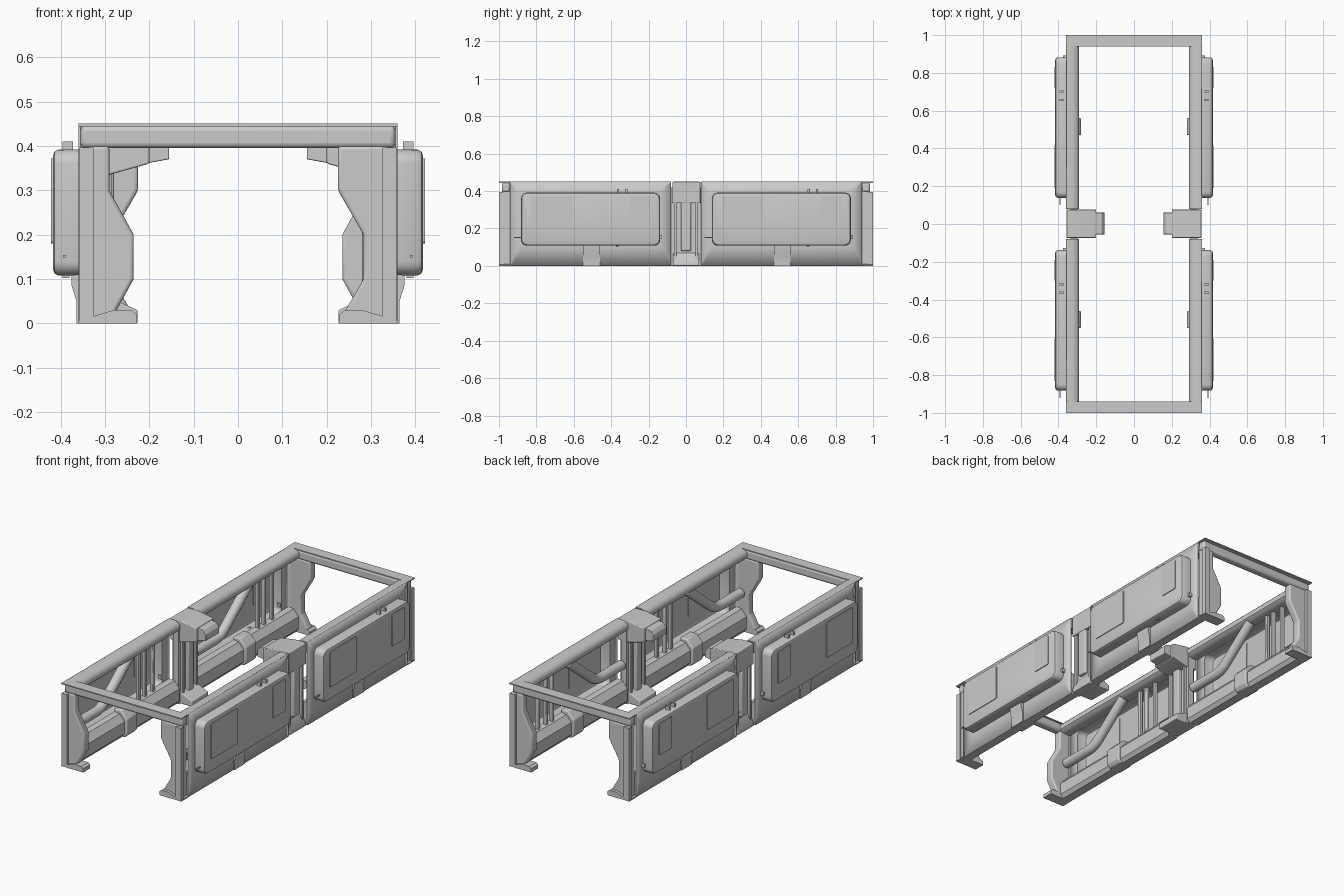
import bpy, bmesh, math
from mathutils import Vector

cube = bpy.data.objects.get("Cube")
if cube:
    bpy.data.objects.remove(cube, do_unlink=True)

grey = bpy.data.materials.new("light_grey")
grey.use_nodes = True
grey.diffuse_color = (0.6, 0.6, 0.6, 1)
grey.node_tree.nodes["Principled BSDF"].inputs["Base Color"].default_value = (0.6, 0.6, 0.6, 1)


def finish(name, bm, bevel=0, thick=0):
    """Turn a bmesh into a shaded object."""
    bmesh.ops.recalc_face_normals(bm, faces=bm.faces)
    mesh = bpy.data.meshes.new(name)
    bm.to_mesh(mesh)
    bm.free()
    mesh.materials.append(grey)
    ob = bpy.data.objects.new(name, mesh)
    bpy.context.collection.objects.link(ob)
    if thick:
        m = ob.modifiers.new("thickness", "SOLIDIFY")
        m.thickness, m.offset = thick, 0
    if bevel:
        m = ob.modifiers.new("bevel", "BEVEL")
        m.width, m.segments = bevel, 3
    bpy.context.view_layer.objects.active = ob
    ob.select_set(True)
    bpy.ops.object.shade_smooth_by_angle(angle=math.radians(35))
    ob.select_set(False)
    return ob


def bridge(name, rings, cap_first=True, **kw):
    """Skin a stack of equal point rings and cap the ends."""
    bm = bmesh.new()
    loops = [[bm.verts.new(p) for p in ring] for ring in rings]
    n = len(loops[0])
    for a, b in zip(loops, loops[1:]):
        for i in range(n):
            bm.faces.new((a[i], a[(i + 1) % n], b[(i + 1) % n], b[i]))
    if cap_first:
        bm.faces.new(loops[0])
    bm.faces.new(loops[-1])
    return finish(name, bm, **kw)


def prism(name, side, profile, y0, y1, **kw):
    """Extrude an x-z profile along y."""
    return bridge(name, [[(side * x, y, z) for x, z in profile] for y in (y0, y1)], **kw)


def box(name, side, x0, x1, y0, y1, z0, z1, **kw):
    return prism(name, side, [(x0, z0), (x1, z0), (x1, z1), (x0, z1)], y0, y1, **kw)


def round_rect(x, y0, y1, z0, z1, r):
    """Rounded rectangle in the y-z plane."""
    pts = []
    corners = [(y1 - r, z1 - r), (y0 + r, z1 - r), (y0 + r, z0 + r), (y1 - r, z0 + r)]
    for k, (cy, cz) in enumerate(corners):
        for i in range(6):
            a = math.radians(90 * k + 18 * i)
            pts.append((x, cy + r * math.cos(a), cz + r * math.sin(a)))
    return pts


def pipe(name, points, radius):
    """Round tube along a path with softened bends."""
    pts = [Vector(p) for p in points]
    path = [pts[0]]
    for a, b, c in zip(pts, pts[1:], pts[2:]):
        p, q = b + (a - b).normalized() * 0.05, b + (c - b).normalized() * 0.05
        for i in range(6):
            t = i / 5
            path.append(p * (1 - t) ** 2 + b * 2 * t * (1 - t) + q * t * t)
    path.append(pts[-1])
    rings = []
    for i, p in enumerate(path):
        d = (path[min(i + 1, len(path) - 1)] - path[max(i - 1, 0)]).normalized()
        u = d.cross(Vector((1, 0, 0))).normalized()
        v = d.cross(u)
        rings.append([p + (u * math.cos(a) + v * math.sin(a)) * radius
                      for a in (math.tau * k / 14 for k in range(14))])
    return bridge(name, rings)


# Wall bays: two per side, each with a pressed-out outer panel
for side, label in ((1, "left"), (-1, "right")):
    for start, bay in ((-0.94, "front"), (0.08, "rear")):
        tag = f"{label}_{bay}"
        end = start + 0.86
        p0, p1 = start + 0.06, start + 0.80
        rings = [round_rect(side * 0.357, start, end, 0, 0.45, 0.004),
                 round_rect(side * 0.357, p0, p1, 0.11, 0.39, 0.03),
                 round_rect(side * 0.404, p0, p1, 0.11, 0.39, 0.03),
                 round_rect(side * 0.412, p0 + 0.004, p1 - 0.004, 0.114, 0.386, 0.028),
                 round_rect(side * 0.415, p0 + 0.012, p1 - 0.012, 0.122, 0.378, 0.026)]
        bridge("wall_panel_" + tag, rings, cap_first=False, thick=0.004)

        # Hatch plates, seen from both faces of the panel
        for nm, a, b, z in (("large", 0.11, 0.335, 0.18), ("small", 0.64, 0.75, 0.2)):
            bridge(f"{nm}_hatch_{tag}",
                   [round_rect(side * x, start + a, start + b, z, 0.372, 0.008)
                    for x in (0.41, 0.421)])

        # Rails along the top and bottom of the bay
        rail = [(0.356, 0.45), (0.325, 0.45), (0.305, 0.444), (0.293, 0.432),
                (0.29, 0.42), (0.293, 0.406), (0.305, 0.395), (0.325, 0.39), (0.356, 0.39)]
        prism("top_rail_" + tag, side, rail, start, end)
        sill = [(0.356, 0), (0.31, 0), (0.295, 0.02), (0.295, 0.085), (0.325, 0.12), (0.356, 0.125)]
        prism("bottom_rail_" + tag, side, sill, start, end)
        mid = start + 0.435
        clamp = [(0.359, 0), (0.295, 0), (0.28, 0.018), (0.28, 0.1), (0.318, 0.14), (0.359, 0.14)]
        prism("rail_clamp_" + tag, side, clamp, mid - 0.045, mid + 0.045, bevel=0.006)
        strap = [(0.355, 0), (0.364, 0), (0.364, 0.05), (0.375, 0.085), (0.375, 0.11), (0.355, 0.11)]
        prism("outer_strap_" + tag, side, strap, mid - 0.045, mid + 0.045)

        # Bent brace and inner struts
        pipe("brace_pipe_" + tag, [(side * 0.325, start + 0.01, 0.21),
                                   (side * 0.325, start + 0.23, 0.21),
                                   (side * 0.325, start + 0.47, 0.4)], 0.026)
        for i, y in enumerate((0.57, 0.62, 0.69)):
            box(f"strut_{i + 1}_{tag}", side, 0.335, 0.355, start + y, start + y + 0.02,
                0.11, 0.4, bevel=0.004)

        # Small fittings around the outer panel
        for i, y in enumerate((0.57, 0.615)):
            box(f"panel_tab_{i + 1}_{tag}", side, 0.372, 0.395, start + y, start + y + 0.012, 0.385, 0.41)
        box("lower_tab_" + tag, side, 0.38, 0.395, start + 0.565, start + 0.58, 0.102, 0.115)
        box("latch_pin_" + tag, side, 0.388, 0.394, start + 0.02, p0 + 0.01, 0.148, 0.154)
        box("hinge_block_" + tag, side, 0.357, 0.375, p1 - 0.01, p1 + 0.012, 0.145, 0.165)

    # Central post with ribs, foot and overhead bracket
    box(f"center_post_{label}", side, 0.3, 0.335, -0.08, 0.08, 0, 0.42)
    for i, y in enumerate((-0.065, 0.05)):
        box(f"post_rib_{i + 1}_{label}", side, 0.285, 0.35, y, y + 0.015, 0.03, 0.4, bevel=0.003)
    box(f"post_cover_{label}", side, 0.33, 0.355, -0.028, 0.028, 0.08, 0.36, bevel=0.008)
    box(f"post_inner_rib_{label}", side, 0.28, 0.31, -0.022, 0.022, 0.03, 0.37, bevel=0.005)
    base = [(0.357, 0), (0.357, 0.02), (0.335, 0.07), (0.29, 0.06), (0.26, 0.045),
            (0.226, 0.03), (0.226, 0)]
    prism(f"post_foot_{label}", side, base, -0.07, 0.07, bevel=0.004)
    arm = [(0.357, 0.45), (0.29, 0.45), (0.2, 0.435), (0.2, 0.36), (0.29, 0.335), (0.357, 0.335)]
    prism(f"post_bracket_{label}", side, arm, -0.073, 0.077, bevel=0.004)
    tip = [(0.21, 0.432), (0.17, 0.425), (0.155, 0.405), (0.155, 0.37), (0.21, 0.36)]
    prism(f"bracket_tip_{label}", side, tip, -0.055, 0.06, bevel=0.003)

# End portals: beam, flanges and contoured pillars, opposite ends being half turns
bulged = [(0.29, 0.4), (0.29, 0.3), (0.235, 0.2), (0.235, 0.1), (0.29, 0)]
waisted = [(0.225, 0.4), (0.225, 0.3), (0.283, 0.2), (0.283, 0.1), (0.225, 0)]
for turn, bay in ((1, "front"), (-1, "rear")):
    y_out, y_in = -1.0 * turn, -0.94 * turn
    box(f"portal_flange_{bay}", 1, -0.36, 0.36, y_out, y_in, 0.444, 0.45)
    box(f"portal_beam_{bay}", 1, -0.355, 0.355, -0.985 * turn, y_in, 0.395, 0.446, bevel=0.012)
    for side, inner, nm in ((-turn, bulged, "bulged"), (turn, waisted, "waisted")):
        prism(f"{nm}_pillar_{bay}", side, [(0.34, 0)] + [(0.34, 0.4)] + inner,
              -0.985 * turn, y_in, bevel=0.008)
        box(f"{nm}_pillar_edge_{bay}", side, 0.326, 0.357, y_out, -0.972 * turn, 0, 0.396)
        box(f"{nm}_pillar_web_{bay}", side, 0.326, 0.35, -0.975 * turn, y_in, 0, 0.42)
        prism(f"{nm}_pillar_foot_{bay}", side,
              [(0.36, 0), (0.36, 0.006), (0.28, 0.03), (0.24, 0.03), (0.228, 0.02), (0.228, 0)],
              y_out, y_in)
